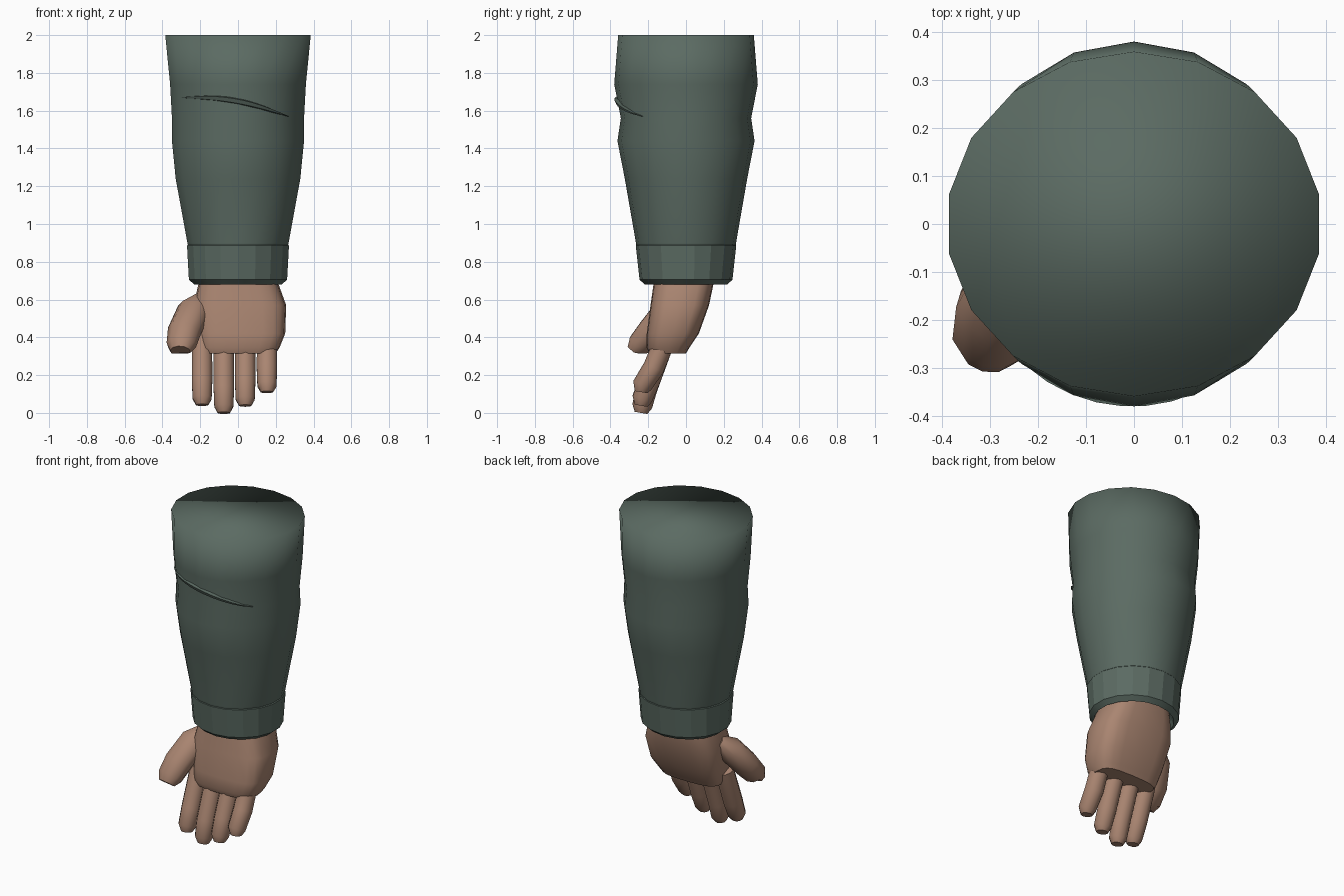
import bpy, bmesh, math
from mathutils import Vector

cube = bpy.data.objects.get("Cube")
if cube:
    bpy.data.objects.remove(cube, do_unlink=True)


def material(name, rgb):
    m = bpy.data.materials.new(name)
    m.use_nodes = True
    m.diffuse_color = (*rgb, 1)
    bsdf = next(n for n in m.node_tree.nodes if n.type == 'BSDF_PRINCIPLED')
    bsdf.inputs["Base Color"].default_value = (*rgb, 1)
    bsdf.inputs["Roughness"].default_value = 0.8
    return m


cloth = material("green cloth", (0.105, 0.147, 0.124))
skin = material("skin", (0.40, 0.235, 0.165))


def oval(center, rx, ry, n, power=1.0, u=(1, 0, 0), v=(0, 1, 0)):
    """Closed ring; power below 1 squares it off, with a vertex on +v."""
    pts = []
    for i in range(n):
        a = math.pi / 2 + math.tau * i / n
        c, s = math.cos(a), math.sin(a)
        c = math.copysign(abs(c) ** power, c)
        s = math.copysign(abs(s) ** power, s)
        pts.append(Vector(center) + Vector(u) * rx * c + Vector(v) * ry * s)
    return pts


def loft(name, rings, mat, angle=None):
    """Skin over rings and cap both ends; angle None gives fully smooth shading."""
    bm = bmesh.new()
    loops = [[bm.verts.new(p) for p in ring] for ring in rings]
    n = len(loops[0])
    for a, b in zip(loops, loops[1:]):
        for i in range(n):
            bm.faces.new((a[i], a[(i + 1) % n], b[(i + 1) % n], b[i]))
    bm.faces.new(loops[0])
    bm.faces.new(loops[-1])
    bmesh.ops.recalc_face_normals(bm, faces=bm.faces)
    me = bpy.data.meshes.new(name)
    bm.to_mesh(me)
    bm.free()
    me.materials.append(mat)
    ob = bpy.data.objects.new(name, me)
    bpy.context.collection.objects.link(ob)
    bpy.ops.object.select_all(action='DESELECT')
    ob.select_set(True)
    bpy.context.view_layer.objects.active = ob
    if angle is None:
        bpy.ops.object.shade_smooth()
    else:
        bpy.ops.object.shade_smooth_by_angle(angle=math.radians(angle))
    return ob


def tube(name, path, radii, n, mat, side=(1, 0, 0), flat=1.0, angle=50):
    """Tapered limb along a path, its cross-section square to the path."""
    path = [Vector(p) for p in path]
    rings = []
    for i, p in enumerate(path):
        d = (path[min(i + 1, len(path) - 1)] - path[max(i - 1, 0)]).normalized()
        u = (Vector(side) - d * d.dot(Vector(side))).normalized()
        rings.append(oval(p, radii[i], radii[i] * flat, n, 1, u, d.cross(u)))
    return loft(name, rings, mat, angle)


# Sleeve: height, half width, half depth
sleeve = [(0.86, .262, .26), (0.90, .272, .265), (1.24, .335, .324), (1.44, .355, .363),
          (1.56, .355, .345), (1.74, .365, .38), (2.0, .391, .359)]
loft("sleeve", [oval((0, 0, z), rx, ry, 18) for z, rx, ry in sleeve], cloth)

# Cuff: faceted band with a chamfered, recessed opening
cuff = [(.76, .20, .185), (.68, .235, .218), (.705, .264, .246), (.885, .274, .266), (.905, .255, .25)]
loft("cuff", [oval((0, 0, z), rx, ry, 18) for z, rx, ry in cuff], cloth, 15)

# Crease: thin tapering fold across the front of the sleeve
fold = []
for i in range(13):
    t = i / 12
    x = -.32 + .59 * t
    z = 1.67 - .10 * t + .045 * math.sin(math.pi * t)
    w = .002 + math.sin(math.pi * t) ** .8
    y = -.358 * math.sqrt(1 - (x / .36) ** 2)
    out = Vector((x * .9, y, 0)).normalized()
    p = Vector((x, y, z))
    fold.append([p - out * .03 + Vector((0, 0, .012 * w)), p + out * .022 * w,
                 p + out * .012 * w - Vector((0, 0, .022 * w)),
                 p - out * .03 - Vector((0, 0, .032 * w))])
loft("sleeve_crease", fold, cloth, 30)

# Palm: height, right edge, left edge, front, back
palm = [(.78, -.19, .19, -.16, .15), (.68, -.21, .215, -.172, .145), (.57, -.235, .255, -.188, .122),
        (.42, -.215, .25, -.208, .068), (.345, -.205, .22, -.208, .018), (.315, -.19, .20, -.195, 0)]
loft("palm", [oval(((a + b) / 2, (f + k) / 2, z), (b - a) / 2, (k - f) / 2, 20, .6)
              for z, a, b, f, k in palm], skin, 50)

# Fingers: bent toward the palm side, with rounded tips
for name, x, tip in (("index_finger", -.19, .042), ("middle_finger", -.075, 0),
                     ("ring_finger", .038, .038), ("little_finger", .153, .11)):
    bend = tip + .13
    y_bend = -.13 - .078 * (.36 - bend) / .23
    path = [(x, -.11, .40), (x, -.13, .34), (x, y_bend, bend), (x, -.232, tip + .035), (x, -.238, tip)]
    tube(name, path, [.055, .056, .057, .053, .034], 10, skin)

# Thumb: blunt tapered limb leaving the palm edge
thumb = [(-.19, -.04, .60), (-.235, -.10, .54), (-.285, -.185, .43), (-.30, -.245, .36), (-.305, -.272, .325)]
ob = tube("thumb", thumb, [.05, .09, .09, .08, .055], 10, skin, (1, -.3, 0), .85)
for v in ob.data.vertices:
    v.co.z = max(v.co.z, .315)
